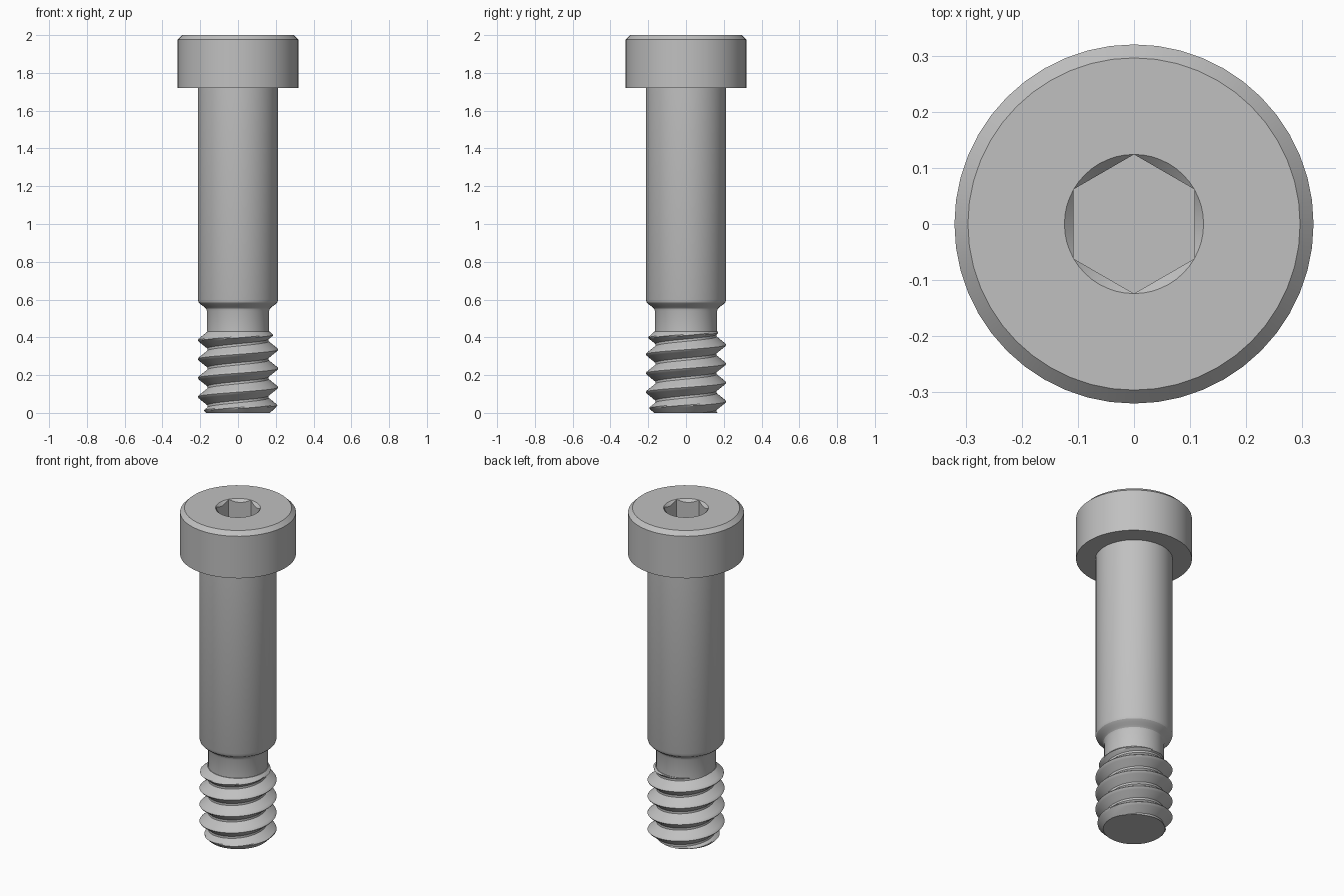
import bpy
import bmesh
import math

SEG = 48
MAJOR, ROOT = 0.213, 0.162       # thread radii
PITCH, TOP = 0.1, 0.43           # thread pitch and height

if "Cube" in bpy.data.objects:
    bpy.data.objects.remove(bpy.data.objects["Cube"], do_unlink=True)

steel = bpy.data.materials.new("steel_grey")
steel.use_nodes = True
colour = (0.53, 0.53, 0.53, 1)
steel.diffuse_color = colour
steel.node_tree.nodes["Principled BSDF"].inputs["Base Color"].default_value = colour


def make_object(name, bm):
    bmesh.ops.recalc_face_normals(bm, faces=bm.faces)
    mesh = bpy.data.meshes.new(name)
    bm.to_mesh(mesh)
    bm.free()
    mesh.materials.append(steel)
    obj = bpy.data.objects.new(name, mesh)
    bpy.context.collection.objects.link(obj)
    return obj


def activate(obj):
    bpy.ops.object.select_all(action="DESELECT")
    obj.select_set(True)
    bpy.context.view_layer.objects.active = obj


def lathe(name, profile, sides=SEG, turn=0.0):
    """Closed solid of revolution from (radius, z) pairs, bottom to top."""
    bm = bmesh.new()
    angles = [turn + math.tau * i / sides for i in range(sides)]
    rings = [[bm.verts.new((r * math.cos(a), r * math.sin(a), z)) for a in angles]
             for r, z in profile]
    for low, high in zip(rings, rings[1:]):
        for i in range(sides):
            j = (i + 1) % sides
            bm.faces.new((low[i], low[j], high[j], high[i]))
    bm.faces.new(rings[0][::-1])
    bm.faces.new(rings[-1])
    return make_object(name, bm)


def cut(target, cutter):
    activate(target)
    mod = target.modifiers.new("cut", "BOOLEAN")
    mod.operation = "DIFFERENCE"
    mod.solver = "EXACT"
    mod.object = cutter
    bpy.ops.object.modifier_apply(modifier=mod.name)
    bpy.data.objects.remove(cutter, do_unlink=True)


def thread_radius(angle, z):
    """V-shaped thread with a small root flat and chamfered ends."""
    phase = (z - 0.335) / PITCH - angle / math.tau
    away = abs(phase - round(phase)) * 2
    r = MAJOR - (MAJOR - ROOT) * min(1, max(0, away - 0.06) / 0.82)
    return min(r, 0.17 + z, 0.168 + 1.1 * (TOP - z))


def make_thread(name):
    per_turn, columns = 16, 72
    bm = bmesh.new()
    grid = []
    for i in range(columns + 1):
        a = math.tau * i / columns
        column = []
        for k in range(-2 * per_turn, 6 * per_turn):
            z = 0.035 + PITCH * (k / per_turn + a / math.tau)
            z = min(TOP, max(0, z))
            r = thread_radius(a, z)
            column.append(bm.verts.new((r * math.cos(a), r * math.sin(a), z)))
        grid.append(column)
    for left, right in zip(grid, grid[1:]):
        for k in range(len(left) - 1):
            bm.faces.new((left[k], right[k], right[k + 1], left[k + 1]))
    bmesh.ops.remove_doubles(bm, verts=bm.verts, dist=1e-5)
    bmesh.ops.holes_fill(bm, edges=[e for e in bm.edges if e.is_boundary], sides=0)
    return make_object(name, bm)


# Head with a chamfered rim and a countersunk hexagonal socket
head = lathe("head", [(0.32, 1.72), (0.32, 1.976), (0.296, 2.0)])
cut(head, lathe("socket_cutter", [(0.124, 1.84), (0.124, 2.05)], 6, math.pi / 2))
cut(head, lathe("countersink_cutter", [(0.074, 1.95), (0.124, 2.0), (0.134, 2.01)]))

# Smooth shoulder, rounded down into the relief neck
shoulder = lathe("shoulder_and_neck", [
    (0.165, TOP), (0.165, 0.54), (0.169, 0.552), (0.179, 0.562),
    (0.195, 0.572), (0.208, 0.585), (0.213, 0.6), (0.213, 1.72)])

# Helical thread
thread = make_thread("thread")

for part in (head, shoulder, thread):
    activate(part)
    bpy.ops.object.shade_smooth_by_angle(angle=math.radians(25))
